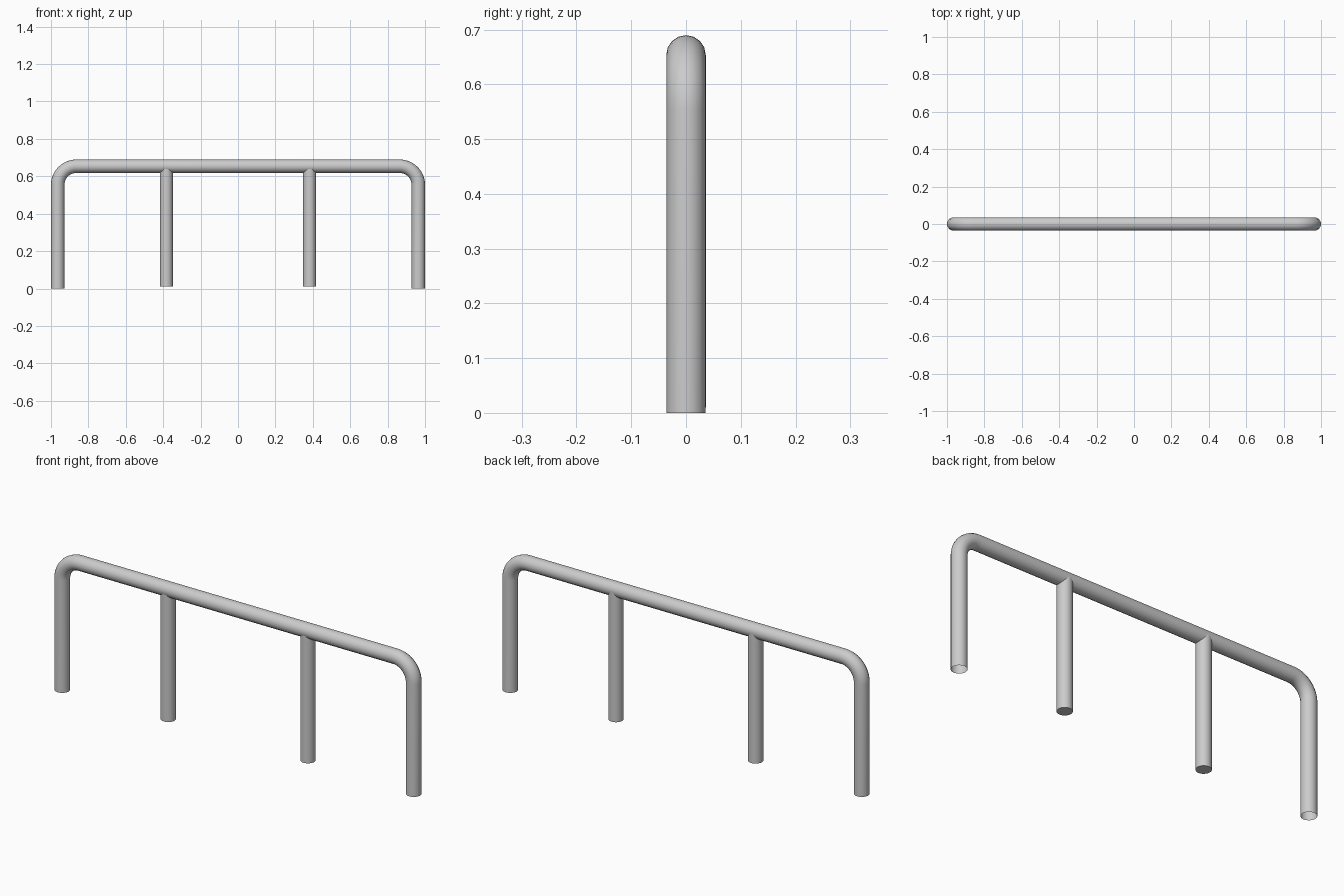
import bpy
from math import sin, cos, pi, radians

if "Cube" in bpy.data.objects:
    bpy.data.objects.remove(bpy.data.objects["Cube"])

R = 0.036            # rail tube radius
CX, CZ = 0.964, 0.654  # centreline extents
BEND = 0.1           # bend radius of the centreline
STEPS = 12

# Bent rail: one open-ended tube swept along a rounded arch
right = [(CX, 0.0)]
for i in range(STEPS + 1):
    a = pi / 2 * i / STEPS
    right.append((CX - BEND + BEND * cos(a), CZ - BEND + BEND * sin(a)))
path = right + [(-x, z) for x, z in reversed(right)]

curve = bpy.data.curves.new("bent_rail", "CURVE")
curve.dimensions = "3D"
curve.bevel_depth = R
curve.bevel_resolution = 6
curve.use_fill_caps = False
spline = curve.splines.new("POLY")
spline.points.add(len(path) - 1)
for p, (x, z) in zip(spline.points, path):
    p.co = (x, 0, z, 1)
rail = bpy.data.objects.new("bent_rail", curve)
bpy.context.collection.objects.link(rail)
bpy.context.view_layer.objects.active = rail
rail.select_set(True)
bpy.ops.object.convert(target="MESH")
bpy.ops.object.shade_smooth_by_angle(angle=radians(40))

# Inner posts: capped cylinders running up into the rail
POST_BASE, POST_TOP = 0.01, CZ
for name, x in (("left_post", -0.383), ("right_post", 0.383)):
    bpy.ops.mesh.primitive_cylinder_add(
        vertices=32, radius=0.0347, depth=POST_TOP - POST_BASE,
        location=(x, 0.0014, (POST_TOP + POST_BASE) / 2))
    post = bpy.context.object
    post.name = name
    bpy.ops.object.shade_smooth_by_angle(angle=radians(40))
